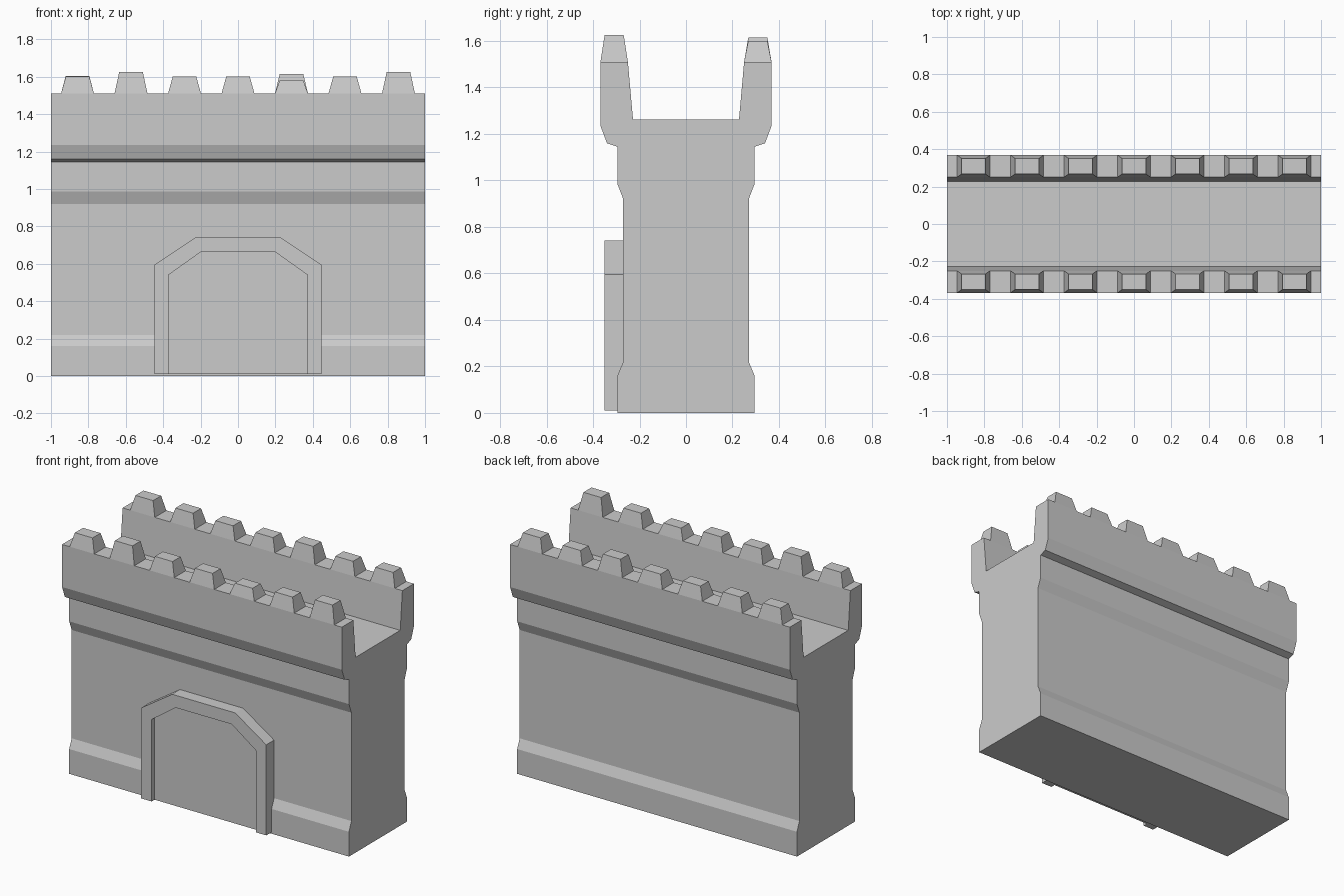
import bpy, bmesh

if "Cube" in bpy.data.objects:
    bpy.data.objects.remove(bpy.data.objects["Cube"])


def make_object(name, bm):
    bmesh.ops.recalc_face_normals(bm, faces=bm.faces[:])
    mesh = bpy.data.meshes.new(name)
    bm.to_mesh(mesh)
    bm.free()
    obj = bpy.data.objects.new(name, mesh)
    bpy.context.collection.objects.link(obj)
    return obj


def extrude(name, points, direction):
    """Closed outline of 3D points swept along a direction."""
    bm = bmesh.new()
    face = bm.faces.new([bm.verts.new(p) for p in points])
    geom = bmesh.ops.extrude_face_region(bm, geom=[face], use_keep_orig=True)["geom"]
    verts = [g for g in geom if isinstance(g, bmesh.types.BMVert)]
    bmesh.ops.translate(bm, verts=verts, vec=direction)
    return make_object(name, bm)


# Wall: half cross-section (y, z) mirrored, swept along x
half = [(0.295, 0), (0.295, 0.16), (0.27, 0.22), (0.27, 0.92), (0.295, 0.985),
        (0.295, 1.145), (0.34, 1.16), (0.368, 1.235), (0.368, 1.51),
        (0.25, 1.51), (0.228, 1.262)]
section = half + [(-y, z) for y, z in reversed(half)]
extrude("wall", [(-1, y, z) for y, z in section], (2, 0, 0))


# Battlements: tapered blocks of slightly uneven height on both parapets
def merlon(name, x, y, top):
    bm = bmesh.new()
    bmesh.ops.create_cube(bm, size=2)
    for v in bm.verts:
        up = v.co.z > 0
        v.co.x = x + v.co.x * (0.063 if up else 0.088)
        v.co.y = y + v.co.y * (0.041 if up else 0.059)
        v.co.z = top if up else 1.51
    bottom = [f for f in bm.faces if all(v.co.z < 1.52 for v in f.verts)]
    bmesh.ops.delete(bm, geom=bottom, context='FACES_ONLY')
    make_object(name, bm)


rows = {"front": (-0.309, [1.60, 1.625, 1.60, 1.60, 1.58, 1.60, 1.625]),
        "back": (0.309, [1.605, 1.60, 1.595, 1.595, 1.615, 1.595, 1.60])}
for side, (y, tops) in rows.items():
    for i, top in enumerate(tops):
        merlon(f"{side}_merlon_{i + 1}", (i - 3) * 0.286, y, top)


# Gateway: angular arch frame with a slightly recessed door panel
def arch(w, shoulder, w_top, top, y):
    right = [(w, y, 0.01), (w, y, shoulder), (w_top, y, top)]
    return right + [(-x, yy, z) for x, yy, z in reversed(right)]


outer = arch(0.447, 0.595, 0.225, 0.742, -0.35)
inner = arch(0.372, 0.54, 0.20, 0.662, -0.35)
extrude("gate_frame", outer + inner[::-1], (0, 0.085, 0))
extrude("gate_door", arch(0.372, 0.54, 0.20, 0.662, -0.32), (0, 0.055, 0))
